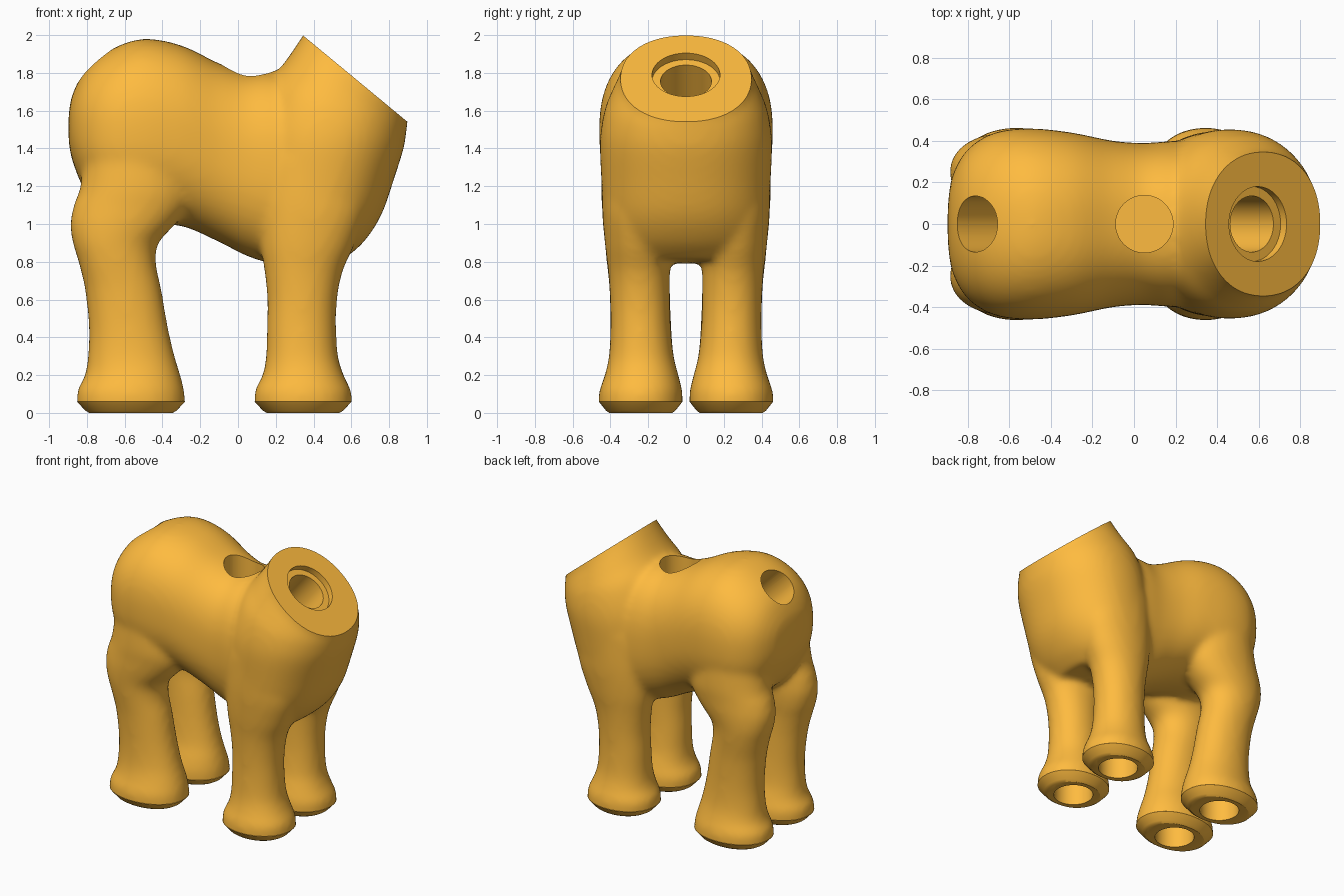
import bpy, bmesh, math
from mathutils import Vector

if "Cube" in bpy.data.objects:
    bpy.data.objects.remove(bpy.data.objects["Cube"])


def skin(name, rings):
    """Closed mesh through a stack of equal-length point rings."""
    bm = bmesh.new()
    vs = [[bm.verts.new(p) for p in r] for r in rings]
    n = len(vs[0])
    for a, b in zip(vs, vs[1:]):
        for i in range(n):
            bm.faces.new((a[i], a[(i + 1) % n], b[(i + 1) % n], b[i]))
    bm.faces.new(vs[0])
    bm.faces.new(vs[-1])
    bmesh.ops.recalc_face_normals(bm, faces=bm.faces[:])
    me = bpy.data.meshes.new(name)
    bm.to_mesh(me)
    bm.free()
    ob = bpy.data.objects.new(name, me)
    bpy.context.collection.objects.link(ob)
    return ob


def section(xa, za, xb, zb, y, w, power, n=64):
    """Superellipse between two points of the side outline, half width w."""
    def pw(v):
        return math.copysign(abs(v) ** (2 / power), v)
    pts = []
    for i in range(n):
        t = 2 * math.pi * i / n
        c, s = pw(math.cos(t)), pw(math.sin(t))
        pts.append(((xa + xb) / 2 + (xb - xa) / 2 * c, y + w * s,
                    (za + zb) / 2 + (zb - za) / 2 * c))
    return pts


def loft(name, secs, power=2.0, steps=6):
    """Smooth loft through sections (xa, za, xb, zb, y, w)."""
    out = []
    for i in range(len(secs) - 1):
        p0, p1 = secs[max(i - 1, 0)], secs[i]
        p2, p3 = secs[i + 1], secs[min(i + 2, len(secs) - 1)]
        for k in range(steps):
            t = k / steps
            out.append([b + t * (c - a) / 2 + t * t * (2 * a - 5 * b + 4 * c - d) / 2
                        + t ** 3 * (3 * b - a - 3 * c + d) / 2
                        for a, b, c, d in zip(p0, p1, p2, p3)])
    out.append(secs[-1])
    return skin(name, [section(*s, power) for s in out])


def lathe(name, origin, axis, profile, n=64):
    """Turned cutter: profile of (radius, height along axis)."""
    z = Vector(axis).normalized()
    y = Vector((0, 1, 0))
    x = y.cross(z)
    o = Vector(origin)
    return skin(name, [[o + z * h + (x * math.cos(2 * math.pi * i / n)
                                     + y * math.sin(2 * math.pi * i / n)) * r
                        for i in range(n)] for r, h in profile])


# Barrel and rump: (x, z low, z high, half width)
barrel = [(-.897, 1.44, 1.58, .08), (-.875, 1.33, 1.69, .23), (-.80, 1.16, 1.825, .36),
          (-.67, 1.05, 1.925, .44), (-.5, 1.0, 1.98, .46), (-.3, .99, 1.945, .44),
          (-.1, .905, 1.85, .40), (.05, .83, 1.80, .39), (.2, .79, 1.80, .40), (.4, .80, 1.7, .40)]
body = loft("body", [(x, a, x, b, 0, w) for x, a, b, w in barrel], 2.4)

# Chest and neck
chest = loft("chest", [(.17, .79, .57, .82, 0, .33), (.10, .90, .67, .91, 0, .40),
                       (.06, 1.05, .76, 1.05, 0, .435), (.04, 1.25, .83, 1.25, 0, .45),
                       (.06, 1.50, .877, 1.40, 0, .455), (.14, 1.72, .89, 1.48, 0, .43),
                       (.25, 1.86, .895, 1.51, 0, .39), (.345, 2.0, .897, 1.545, 0, .345),
                       (.42, 2.11, .92, 1.66, 0, .33)], 2.15)
parts = [chest]

# Legs: (z, x back, x front, y inner, y outer)
hind = [(-.06, -.85, -.28, .02, .46), (.06, -.853, -.28, .018, .462), (.12, -.85, -.285, .02, .458),
        (.2, -.81, -.305, .04, .43), (.3, -.795, -.335, .065, .408), (.45, -.79, -.37, .078, .40),
        (.65, -.81, -.405, .085, .405), (.8, -.845, -.435, .085, .42), (.9, -.875, -.42, .075, .43),
        (1.0, -.888, -.33, .06, .44), (1.1, -.87, -.26, .05, .445), (1.2, -.835, -.25, .04, .45),
        (1.45, -.80, -.28, .04, .44)]
fore = [(-.06, .09, .60, .02, .46), (.06, .087, .602, .018, .462), (.12, .09, .598, .02, .458),
        (.2, .13, .56, .04, .43), (.3, .148, .53, .065, .408), (.45, .153, .52, .08, .40),
        (.6, .155, .525, .085, .402), (.75, .14, .555, .085, .412), (.9, .12, .62, .08, .43),
        (1.1, .12, .68, .08, .445), (1.35, .15, .66, .1, .445)]
pads, bores = [], []
for nm, rows in (("hind", hind), ("front", fore)):
    for s in (-1, 1):
        parts.append(loft(nm + "_leg", [(a, z, b, z, s * (i + o) / 2, (o - i) / 2)
                                        for z, a, b, i, o in rows], 2.1))
        # Chamfered sole and peg bore under each foot
        z, a, b, i, o = rows[1]
        cy, w = s * (i + o) / 2, (o - i) / 2
        pads.append(skin(nm + "_sole", [section(a + d, h, b - d, h, cy, w - d * .85, 2.1)
                                        for h, d in ((0, .065), (.012, .045), (.06, 0), (.075, .02))]))
        bores.append(lathe(nm + "_bore", ((a + b) / 2, cy, 0), (0, 0, 1), [(.135, -.1), (.135, .22)]))

# Fuse the rough forms into one smooth skin
bpy.ops.object.select_all(action='DESELECT')
for ob in parts + [body]:
    ob.select_set(True)
bpy.context.view_layer.objects.active = body
bpy.ops.object.join()
rm = body.modifiers.new("fuse", 'REMESH')
rm.mode = 'VOXEL'
rm.voxel_size = .02
sm = body.modifiers.new("soften", 'SMOOTH')
sm.factor = .5
sm.iterations = 14

# Cutters: ground, neck face with stepped socket, back hole, tail hole
cuts = [lathe("ground_cut", (0, 0, .06), (0, 0, 1), [(2, -.4), (2, 0)]),
        lathe("neck_cut", (.596, 0, 1.79), (.637, 0, .77),
              [(.135, -.40), (.135, -.045), (.18, -.045), (.18, 0), (.9, 0), (.9, .6)]),
        lathe("back_cut", (.05, 0, 1.45), (0, 0, 1), [(.138, 0), (.138, .7)]),
        lathe("tail_cut", (-.762, 0, 1.845), (-.7, 0, .71), [(.135, -.35), (.135, .3)])]
for ops, kind in ((cuts, 'DIFFERENCE'), (pads, 'UNION'), (bores, 'DIFFERENCE')):
    for ob in ops:
        ob.hide_render = True
        m = body.modifiers.new(ob.name, 'BOOLEAN')
        m.operation = kind
        m.solver = 'EXACT'
        m.object = ob

# Bake, remove helpers, shade
bpy.ops.object.select_all(action='DESELECT')
body.select_set(True)
bpy.context.view_layer.objects.active = body
bpy.ops.object.convert(target='MESH')
for ob in cuts + pads + bores:
    bpy.data.objects.remove(ob)
bpy.ops.object.shade_smooth_by_angle(angle=math.radians(32))
mat = bpy.data.materials.new("orange")
mat.diffuse_color = (1.0, .5, .05, 1)
mat.use_nodes = True
mat.node_tree.nodes["Principled BSDF"].inputs["Base Color"].default_value = mat.diffuse_color
body.data.materials.clear()
body.data.materials.append(mat)
